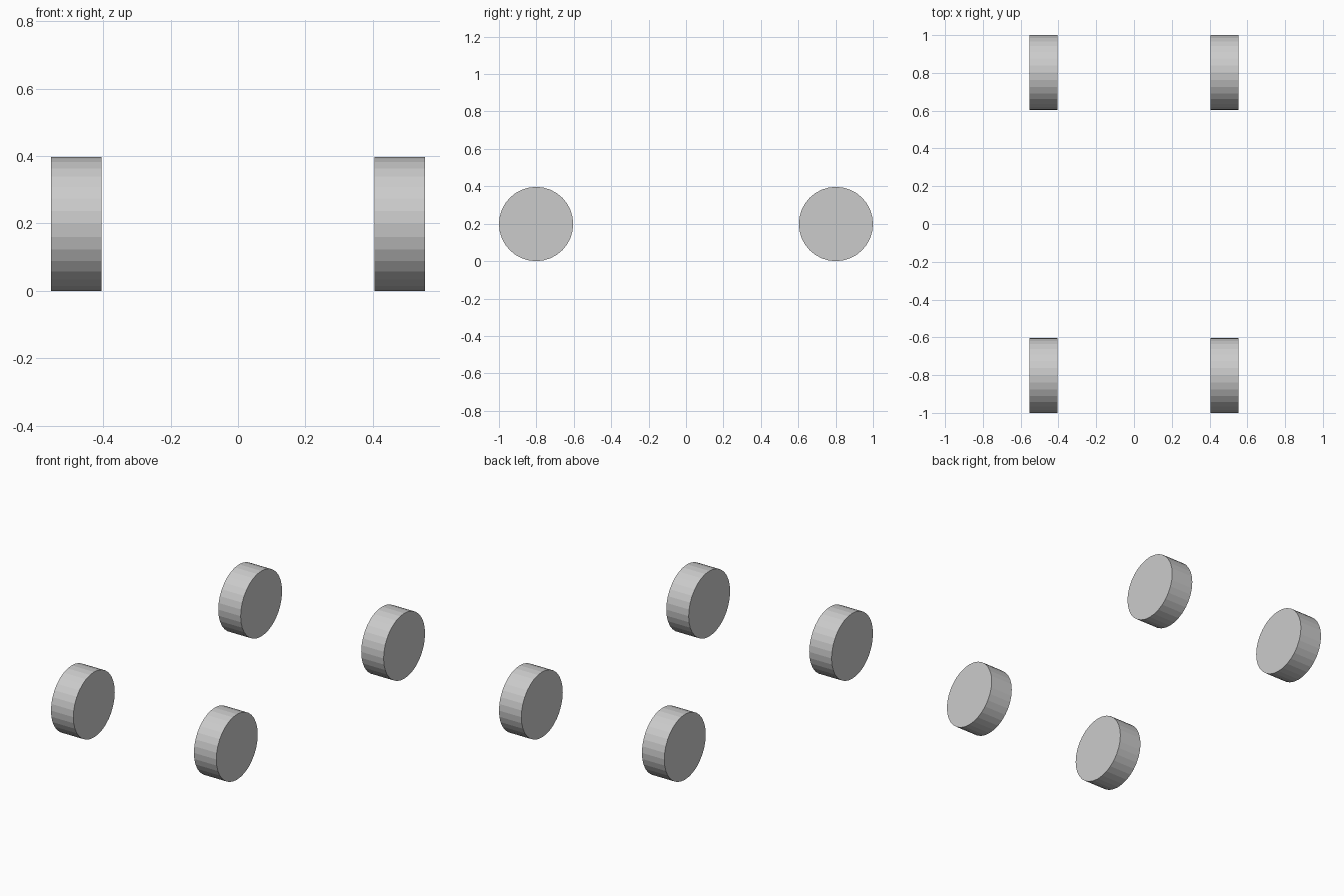
import bpy, math

if "Cube" in bpy.data.objects:
    bpy.data.objects.remove(bpy.data.objects["Cube"])

RADIUS = 0.1985
WIDTH = 0.15
TRACK_X = 0.4795
AXLE_Y = 1.0 - RADIUS


def wheel(name, x, y):
    # Solid flat-shaded disc with its axis along x
    bpy.ops.mesh.primitive_cylinder_add(
        vertices=32, radius=RADIUS, depth=WIDTH,
        location=(x, y, RADIUS), rotation=(0, math.pi / 2, 0))
    bpy.context.object.name = name


# Four wheels, front is -y
for end, sy in (("front", -1), ("back", 1)):
    for side, sx in (("left", -1), ("right", 1)):
        wheel(f"{end}_{side}_wheel", sx * TRACK_X, sy * AXLE_Y)
